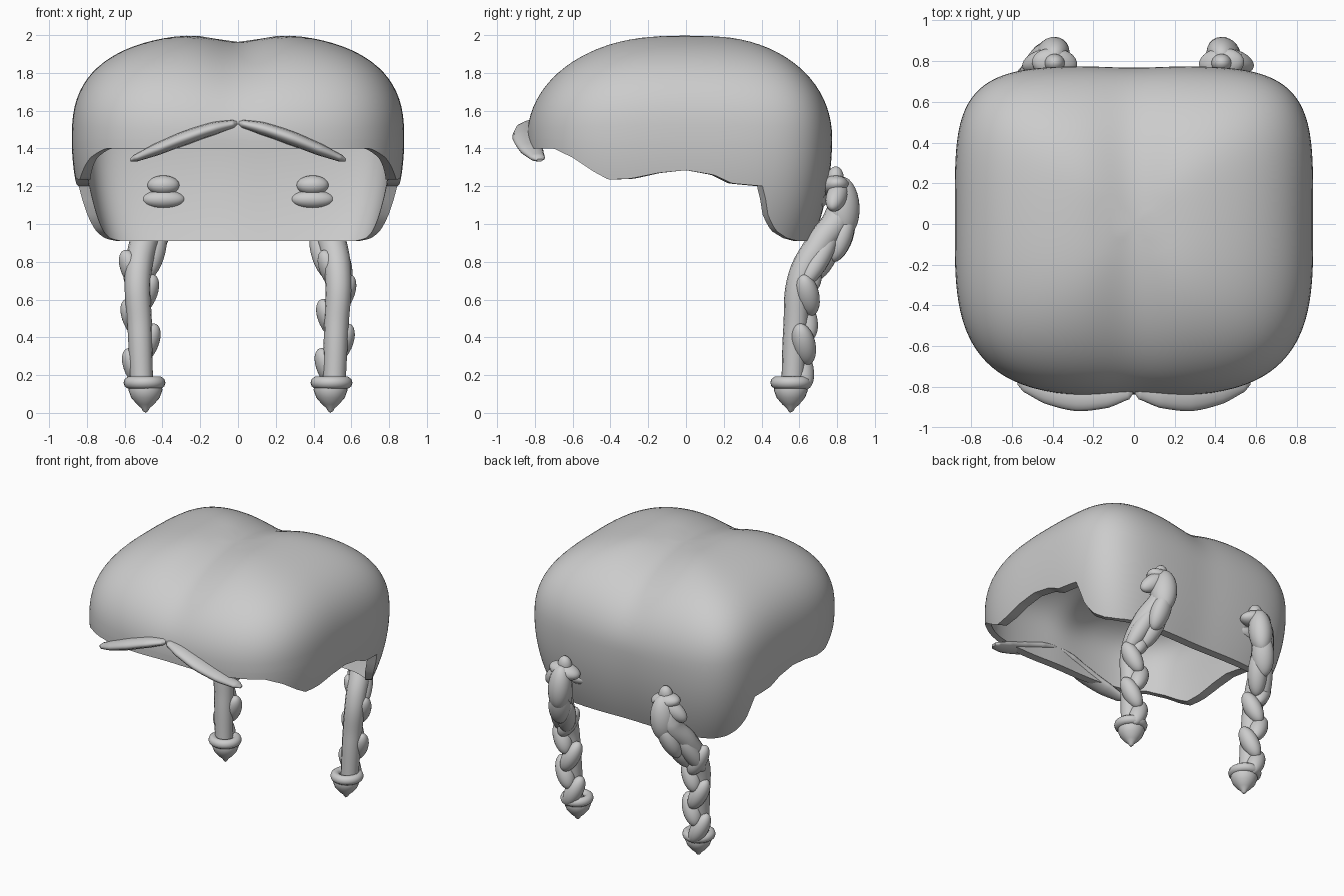
import bpy, bmesh, math
from mathutils import Vector

if "Cube" in bpy.data.objects:
    bpy.data.objects.remove(bpy.data.objects["Cube"], do_unlink=True)

GREY = (0.6, 0.6, 0.6, 1)
mat = bpy.data.materials.new("plain grey")
mat.use_nodes = True
mat.diffuse_color = GREY
mat.node_tree.nodes["Principled BSDF"].inputs["Base Color"].default_value = GREY


def activate(ob):
    bpy.ops.object.select_all(action='DESELECT')
    ob.select_set(True)
    bpy.context.view_layer.objects.active = ob


def finish(ob, name):
    ob.name = name
    ob.data.materials.clear()
    ob.data.materials.append(mat)
    activate(ob)
    bpy.ops.object.shade_smooth_by_angle(angle=math.radians(50))
    return ob


def grid_object(name, rings, pole):
    """Skin closed rings, fill the first one and close the last with a pole."""
    bm = bmesh.new()
    loops = [[bm.verts.new(p) for p in ring] for ring in rings]
    end = bm.verts.new(pole)
    n = len(loops[0])
    bm.faces.new(loops[0][::-1])
    for i in range(n):
        j = (i + 1) % n
        for lo, hi in zip(loops, loops[1:]):
            bm.faces.new((lo[i], lo[j], hi[j], hi[i]))
        bm.faces.new((loops[-1][i], loops[-1][j], end))
    mesh = bpy.data.meshes.new(name)
    bm.to_mesh(mesh)
    bm.free()
    ob = bpy.data.objects.new(name, mesh)
    bpy.context.collection.objects.link(ob)
    return finish(ob, name)


def tube(name, points):
    """Tapered round tube through (x, y, z, radius) points."""
    cu = bpy.data.curves.new(name, 'CURVE')
    cu.dimensions = '3D'
    cu.bevel_depth = 1
    cu.bevel_resolution = 4
    cu.use_fill_caps = True
    sp = cu.splines.new('BEZIER')
    sp.bezier_points.add(len(points) - 1)
    for bp, (x, y, z, r) in zip(sp.bezier_points, points):
        bp.co = (x, y, z)
        bp.radius = r
        bp.handle_left_type = bp.handle_right_type = 'AUTO'
    ob = bpy.data.objects.new(name, cu)
    bpy.context.collection.objects.link(ob)
    activate(ob)
    bpy.ops.object.convert(target='MESH')
    return finish(bpy.context.object, name)


def lump(name, a, b, w, d):
    """Ellipsoid between points a and b; w is its level half width, d the other."""
    a, b = Vector(a), Vector(b)
    bpy.ops.mesh.primitive_uv_sphere_add(segments=24, ring_count=14, location=(a + b) / 2)
    ob = bpy.context.object
    ob.rotation_euler = (b - a).to_track_quat('Z', 'Y').to_euler()
    ob.scale = (w, d, (b - a).length / 2)
    return finish(ob, name)


# Hair cap: rounded dome outside, boxier cavity inside, wavy lower edge, centre parting
EDGE = [(-0.70, 1.40), (-0.60, 1.35), (-0.50, 1.28), (-0.42, 1.235), (-0.30, 1.24),
        (-0.15, 1.27), (0, 1.285), (0.15, 1.26), (0.25, 1.215), (0.42, 1.20),
        (0.47, 1.04), (0.53, 0.965), (0.61, 0.925), (0.68, 0.91)]
MID, DIP, SEG, LOW, HIGH = 1.45, 0.046, 256, 10, 22
# Half width, back (depth, squareness), front (depth, squareness), top, dome squareness
OUTER = (0.88, (0.795, 4.6), (0.825, 3.3), 2.01, 2.1)
INNER = (0.81, (0.725, 7), (0.765, 4), 1.86, 3.5)


def edge_height(y):
    if y <= EDGE[0][0]:
        return EDGE[0][1]
    for (y0, z0), (y1, z1) in zip(EDGE, EDGE[1:]):
        if y <= y1:
            return z0 + (z1 - z0) * (y - y0) / (y1 - y0)
    return EDGE[-1][1]


def plan_radius(shell, c, s):
    depth, p = shell[1] if s > 0 else shell[2]
    return (abs(c / shell[0]) ** p + abs(s / depth) ** p) ** (-1 / p)


def cap_point(shell, i, k):
    t = 2 * math.pi * i / SEG
    c, s = math.cos(t), math.sin(t)
    top, q = shell[3], shell[4] + 0.53 * c * c
    if k <= LOW:
        low = edge_height(plan_radius(OUTER, c, s) * s - 0.02)
        z = low + (MID - low) * k / LOW
        size = 1 - 0.13 * ((MID - z) / 0.54) ** 2
    else:
        f = (k - LOW) / HIGH * math.pi / 2
        size = math.cos(f) ** (2 / q)
        z = MID + (top - MID) * math.sin(f) ** (2 / q)
    r = plan_radius(shell, c, s)
    x, y = r * c * size, (r * s - 0.02) * size
    part = math.exp(-(x / 0.17) ** 2)
    z -= DIP * part * max(0, (z - MID) / (top - MID))
    return x, y * (1 - 0.01 * part), z


levels = range(LOW + HIGH)
grid_object("hair_cap",
            [[cap_point(INNER, i, k) for i in range(SEG)] for k in reversed(levels)]
            + [[cap_point(OUTER, i, k) for i in range(SEG)] for k in levels],
            (0, 0, OUTER[3] - DIP))

TIE = [(0.085, 0.15), (0.09, 0.12), (0.075, 0.08), (0.045, 0.045), (0.022, 0.025), (0.014, 0.01)]

for side, label, knot in ((1, "left", 0.43), (-1, "right", 0.39)):
    # Fringe lock sweeping down from the parting, twice as deep as it is tall
    fringe = tube(label + "_fringe", [(side * x, y / 2, z, r) for x, y, z, r in (
        (0.005, -0.815, 1.535, 0.01), (0.025, -0.817, 1.53, 0.022), (0.13, -0.835, 1.505, 0.034),
        (0.28, -0.845, 1.455, 0.037), (0.43, -0.82, 1.395, 0.032), (0.54, -0.785, 1.35, 0.02),
        (0.57, -0.775, 1.338, 0.008))])
    fringe.scale.y = 2

    # Braid core
    tube(label + "_braid_core", [(side * x, y, z, r) for x, y, z, r in (
        (0.51, 0.565, 0.16, 0.06), (0.52, 0.58, 0.45, 0.065), (0.53, 0.61, 0.72, 0.07),
        (0.50, 0.71, 0.90, 0.075), (0.44, 0.81, 1.05, 0.075), (0.42, 0.81, 1.2, 0.05))])

    # Overlapping strands down the back of the braid
    for n in range(5):
        z = 0.23 + 0.13 * n
        out = 1 if n % 2 else -1
        x = side * (0.51 + 0.004 * n)
        y = 0.595 + 0.01 * n
        lump(f"{label}_strand_{n + 1}", (x + out * 0.08, y - 0.005, z + 0.11),
             (x - out * 0.02, y + 0.04, z - 0.105), 0.064, 0.06)

    # Long upper strands and the knot where the braid joins the cap
    x = side * knot
    lump(label + "_long_strand", (side * 0.58, 0.62, 0.67), (side * 0.47, 0.79, 0.98), 0.065, 0.06)
    lump(label + "_inner_strand", (side * 0.50, 0.67, 0.70), (side * 0.41, 0.80, 0.97), 0.065, 0.065)
    lump(label + "_upper_strand", (side * 0.48, 0.77, 0.80), (x, 0.86, 1.07), 0.075, 0.065)
    lump(label + "_knot_back", (x + side * 0.02, 0.84, 0.93), (x, 0.825, 1.25), 0.09, 0.08)
    lump(label + "_knot_top", (x - side * 0.11, 0.78, 1.18), (x + side * 0.11, 0.80, 1.22), 0.075, 0.055)
    lump(label + "_knot_tip", (x, 0.785, 1.17), (x, 0.795, 1.305), 0.05, 0.045)
    lump(label + "_knot_outer", (x + side * 0.15, 0.77, 1.08), (x - side * 0.02, 0.83, 1.22), 0.055, 0.06)

    # Ends of the knot showing inside the cap
    for part, z, w, h in (("lower", 1.13, 0.115, 0.05), ("upper", 1.205, 0.085, 0.052)):
        lump(f"{label}_{part}_knot_end", (side * 0.395 - w, 0.69, z), (side * 0.395 + w, 0.69, z), 0.06, h)

    # Hair tie ring and pointed tuft
    bpy.ops.mesh.primitive_torus_add(location=(side * 0.495, 0.557, 0.16), major_radius=0.078,
                                     minor_radius=0.033, major_segments=28, minor_segments=10)
    finish(bpy.context.object, label + "_hair_tie")
    rings = [[(side * 0.49 + r * math.cos(a), 0.555 + r * math.sin(a), z)
              for a in (-2 * math.pi * i / 24 for i in range(24))] for r, z in TIE]
    grid_object(label + "_braid_tuft", rings, (side * 0.488, 0.55, 0))
